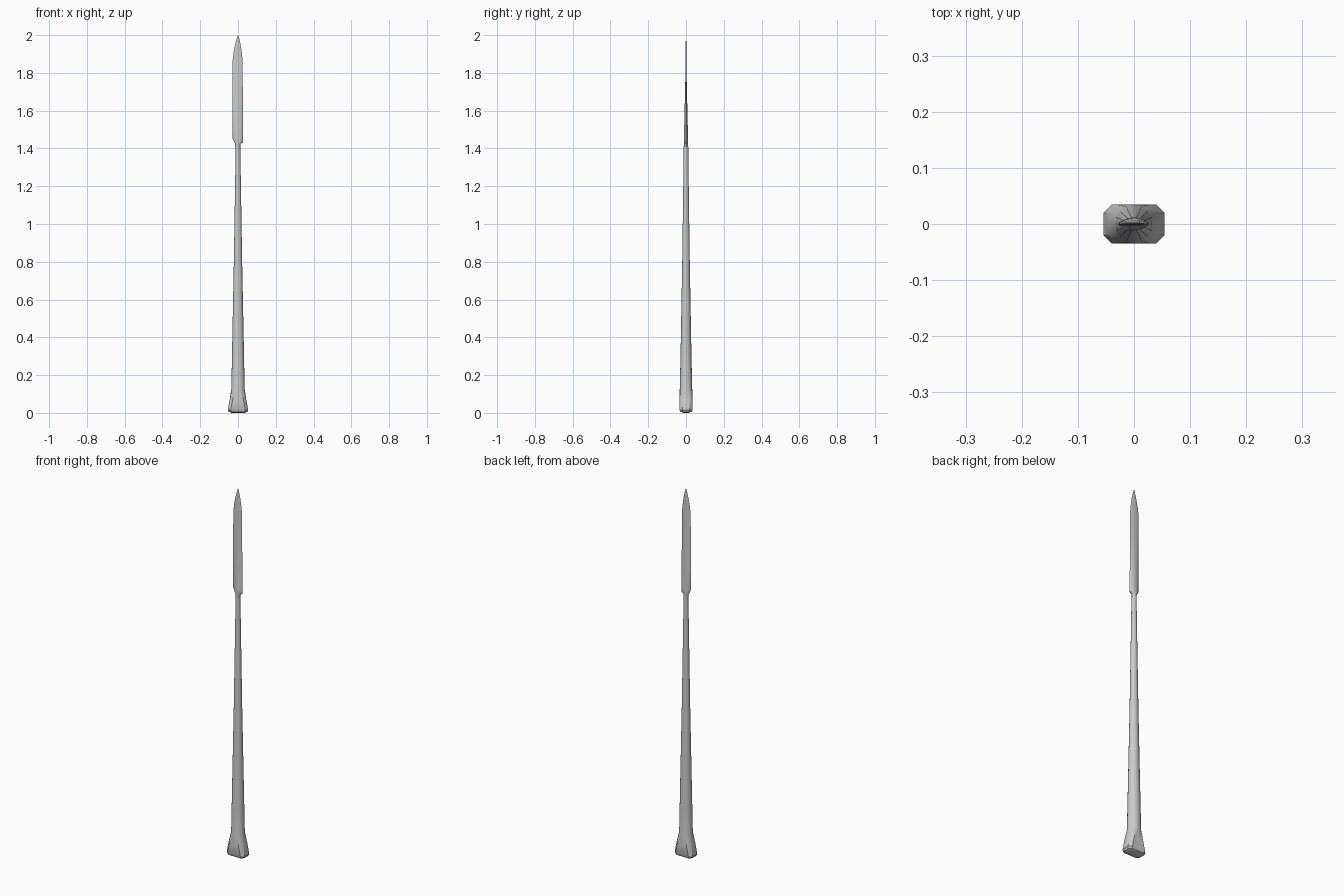
import bpy, bmesh
from math import cos, sin, pi

if "Cube" in bpy.data.objects:
    bpy.data.objects.remove(bpy.data.objects["Cube"])

N = 16


def octagon(rx, ry, c, z):
    """Chamfered rectangle with a midpoint on every side, starting at +x."""
    k = [(rx, ry - c), (rx - c, ry), (c - rx, ry), (-rx, ry - c),
         (-rx, c - ry), (c - rx, -ry), (rx - c, -ry), (rx, c - ry)]
    pts = []
    for i in range(8):
        a, b = k[i - 1], k[i]
        pts += [((a[0] + b[0]) / 2, (a[1] + b[1]) / 2, z), (b[0], b[1], z)]
    return pts


def ellipse(rx, ry, z):
    return [(rx * cos(2 * pi * i / N), ry * sin(2 * pi * i / N), z) for i in range(N)]


def lens(left, right, t, z):
    """Pointed-edge blade section with a rounded spine."""
    pts = []
    for i in range(N):
        c, s = cos(2 * pi * i / N), sin(2 * pi * i / N)
        w = right if c > 0 else left
        pts.append((w * c, t * s * abs(s) ** 0.6, z))
    return pts


def loft(name, rings, angle):
    bm = bmesh.new()
    loops = [[bm.verts.new(p) for p in r] for r in rings]
    for a, b in zip(loops, loops[1:]):
        for i in range(N):
            j = (i + 1) % N
            bm.faces.new((a[i], a[j], b[j], b[i]))
    bm.faces.new(loops[0][::-1])
    bm.faces.new(loops[-1])
    bmesh.ops.remove_doubles(bm, verts=bm.verts, dist=1e-5)
    bmesh.ops.recalc_face_normals(bm, faces=bm.faces)
    me = bpy.data.meshes.new(name)
    bm.to_mesh(me)
    bm.free()
    ob = bpy.data.objects.new(name, me)
    bpy.context.collection.objects.link(ob)
    bpy.ops.object.select_all(action='DESELECT')
    ob.select_set(True)
    bpy.context.view_layer.objects.active = ob
    bpy.ops.object.shade_smooth_by_angle(angle=angle)


# Tapered handle with a flared, chamfered foot and a slightly domed underside
loft("handle", [
    octagon(0.035, 0.014, 0.008, 0.0),
    octagon(0.049, 0.029, 0.013, 0.006),
    octagon(0.054, 0.035, 0.015, 0.016),
    octagon(0.044, 0.0345, 0.016, 0.07),
    ellipse(0.035, 0.033, 0.13),
    ellipse(0.032, 0.029, 0.3),
    ellipse(0.022, 0.020, 0.8),
    ellipse(0.0155, 0.0145, 1.2),
    ellipse(0.012, 0.012, 1.41),
], 0.6)

# Flat blade: z, left half-width, right half-width, half-thickness
blade = [(1.40, 0.012, 0.012, 0.012), (1.425, 0.016, 0.014, 0.0115),
         (1.432, 0.019, 0.027, 0.0115), (1.452, 0.029, 0.027, 0.011),
         (1.60, 0.029, 0.026, 0.0075), (1.75, 0.029, 0.025, 0.004),
         (1.87, 0.028, 0.024, 0.0028), (1.91, 0.023, 0.020, 0.0023),
         (1.95, 0.015, 0.014, 0.0018), (1.98, 0.007, 0.007, 0.001),
         (2.0, 0.0008, 0.0008, 0.0005)]
loft("blade", [lens(l, r, t, z) for z, l, r, t in blade], 0.5)
